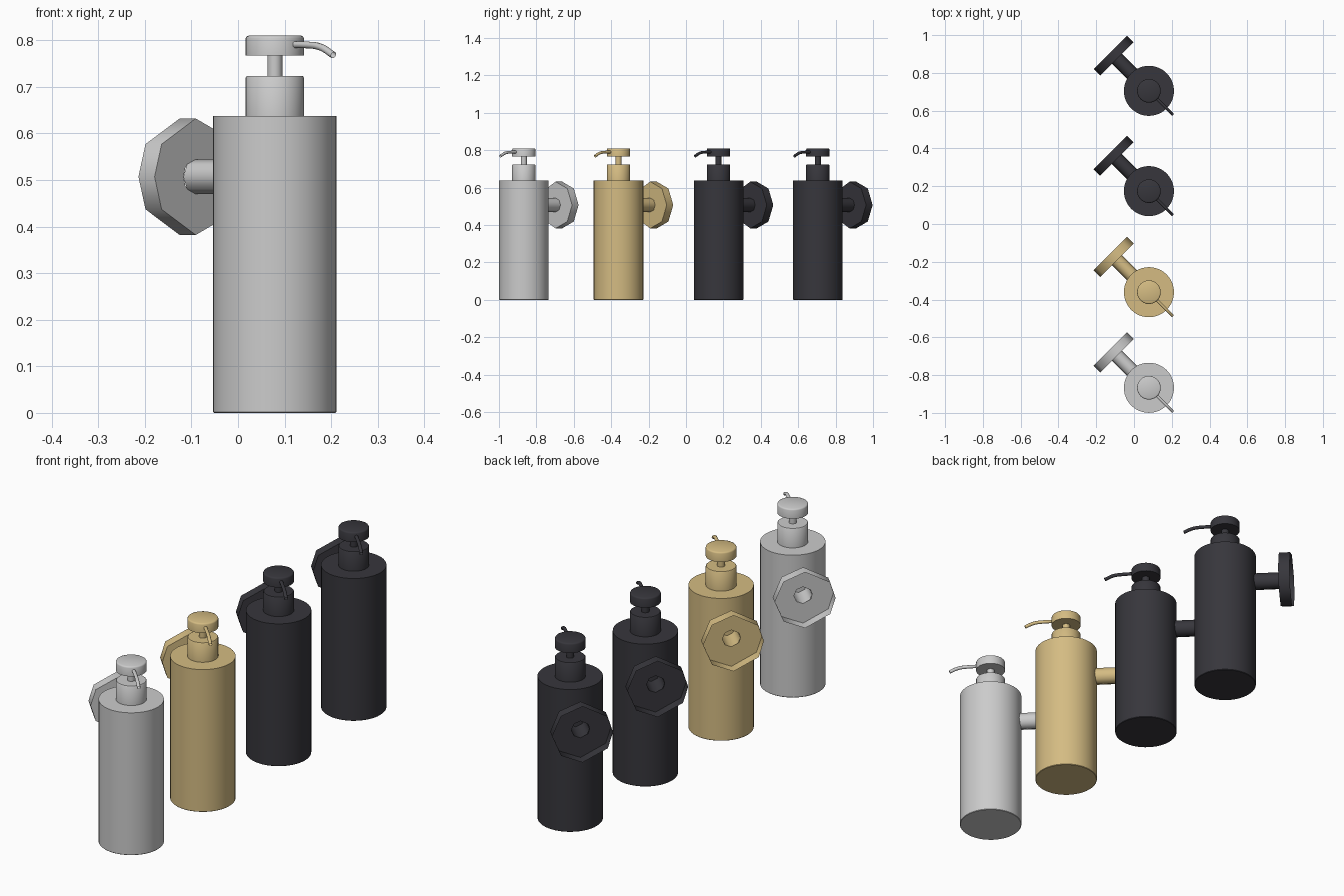
import bpy, bmesh, math
from mathutils import Matrix, Vector

cube = bpy.data.objects.get("Cube")
if cube:
    bpy.data.objects.remove(cube)


def make_material(name, rgb):
    m = bpy.data.materials.new(name)
    m.use_nodes = True
    m.diffuse_color = (*rgb, 1)
    m.node_tree.nodes["Principled BSDF"].inputs["Base Color"].default_value = (*rgb, 1)
    return m


def finish(obj, mat, angle=40):
    obj.data.materials.clear()
    obj.data.materials.append(mat)
    bpy.ops.object.select_all(action="DESELECT")
    obj.select_set(True)
    bpy.context.view_layer.objects.active = obj
    bpy.ops.object.shade_smooth_by_angle(angle=math.radians(angle))


def lathe(name, profile, matrix, mat, angles=None, caps=True, smooth=40):
    """Spin (radius, height) pairs around local z, listed from bottom to top."""
    angles = angles or [i * 7.5 for i in range(48)]
    bm = bmesh.new()
    rings = [[bm.verts.new((r * math.cos(math.radians(a)), r * math.sin(math.radians(a)), z))
              for a in angles] for r, z in profile]
    n = len(angles)
    for low, high in zip(rings, rings[1:]):
        for i in range(n):
            j = (i + 1) % n
            bm.faces.new((low[i], low[j], high[j], high[i]))
    if caps:
        bm.faces.new(rings[0][::-1])
        bm.faces.new(rings[-1])
    mesh = bpy.data.meshes.new(name)
    bm.to_mesh(mesh)
    bm.free()
    obj = bpy.data.objects.new(name, mesh)
    bpy.context.collection.objects.link(obj)
    obj.matrix_world = matrix
    finish(obj, mat, smooth)


def spout(name, points, matrix, mat):
    """Thin bent tube, open at the tip."""
    curve = bpy.data.curves.new(name, "CURVE")
    curve.dimensions = "3D"
    curve.bevel_depth = 0.0075
    curve.bevel_resolution = 3
    spline = curve.splines.new("BEZIER")
    spline.bezier_points.add(len(points) - 1)
    for bp, (d, z) in zip(spline.bezier_points, points):
        bp.co = (d, 0, z)
        bp.handle_left_type = bp.handle_right_type = "AUTO"
    temp = bpy.data.objects.new(name + "_path", curve)
    bpy.context.collection.objects.link(temp)
    bpy.context.view_layer.update()
    mesh = bpy.data.meshes.new_from_object(temp.evaluated_get(bpy.context.evaluated_depsgraph_get()))
    bpy.data.objects.remove(temp)
    obj = bpy.data.objects.new(name, mesh)
    bpy.context.collection.objects.link(obj)
    obj.matrix_world = matrix
    finish(obj, mat)


def dispenser(prefix, y, mat):
    base = Matrix.Translation((0.079, y, 0))
    # Bottle, collar, stem and pump head
    lathe(prefix + "_bottle", [(0.1305, 0), (0.1325, 0.002), (0.1325, 0.637)], base, mat)
    lathe(prefix + "_collar", [(0.0625, 0.63), (0.0625, 0.72), (0.06, 0.723)], base, mat)
    lathe(prefix + "_stem", [(0.016, 0.72), (0.016, 0.77)], base, mat)
    lathe(prefix + "_pump_head", [(0.0625, 0.767), (0.0625, 0.804), (0.0605, 0.808),
                                  (0.056, 0.81)], base, mat)
    # Spout points diagonally forward
    spout(prefix + "_spout", [(0.03, 0.79), (0.095, 0.79), (0.14, 0.785), (0.178, 0.768)],
          base @ Matrix.Rotation(math.radians(-45), 4, "Z"), mat)
    # Hollow arm and open-backed faceted wall plate, pointing diagonally back
    out = Vector((-1, 1, 0)).normalized()
    up = Vector((0, 0, 1))
    turn = Matrix((up.cross(out), up, out)).transposed().to_4x4()
    wall = base @ Matrix.Translation((0, 0, 0.507)) @ turn
    lathe(prefix + "_wall_arm", [(0.0375, 0.12), (0.0375, 0.24)], wall, mat,
          [i * 45 for i in range(8)], caps=False, smooth=60)
    lathe(prefix + "_wall_plate", [(0.0375, 0.24), (0.125, 0.24), (0.125, 0.289)], wall, mat,
          [0, 34, 90, 135, 180, 225, 270, 326], caps=False, smooth=60)


silver = make_material("silver", (0.6, 0.6, 0.6))
gold = make_material("brushed_gold", (0.66, 0.5, 0.225))
black = make_material("matte_black", (0.038, 0.037, 0.045))

for prefix, y, mat in (("silver", -0.867, silver), ("gold", -0.361, gold),
                       ("black_inner", 0.174, black), ("black_outer", 0.705, black)):
    dispenser(prefix, y, mat)
